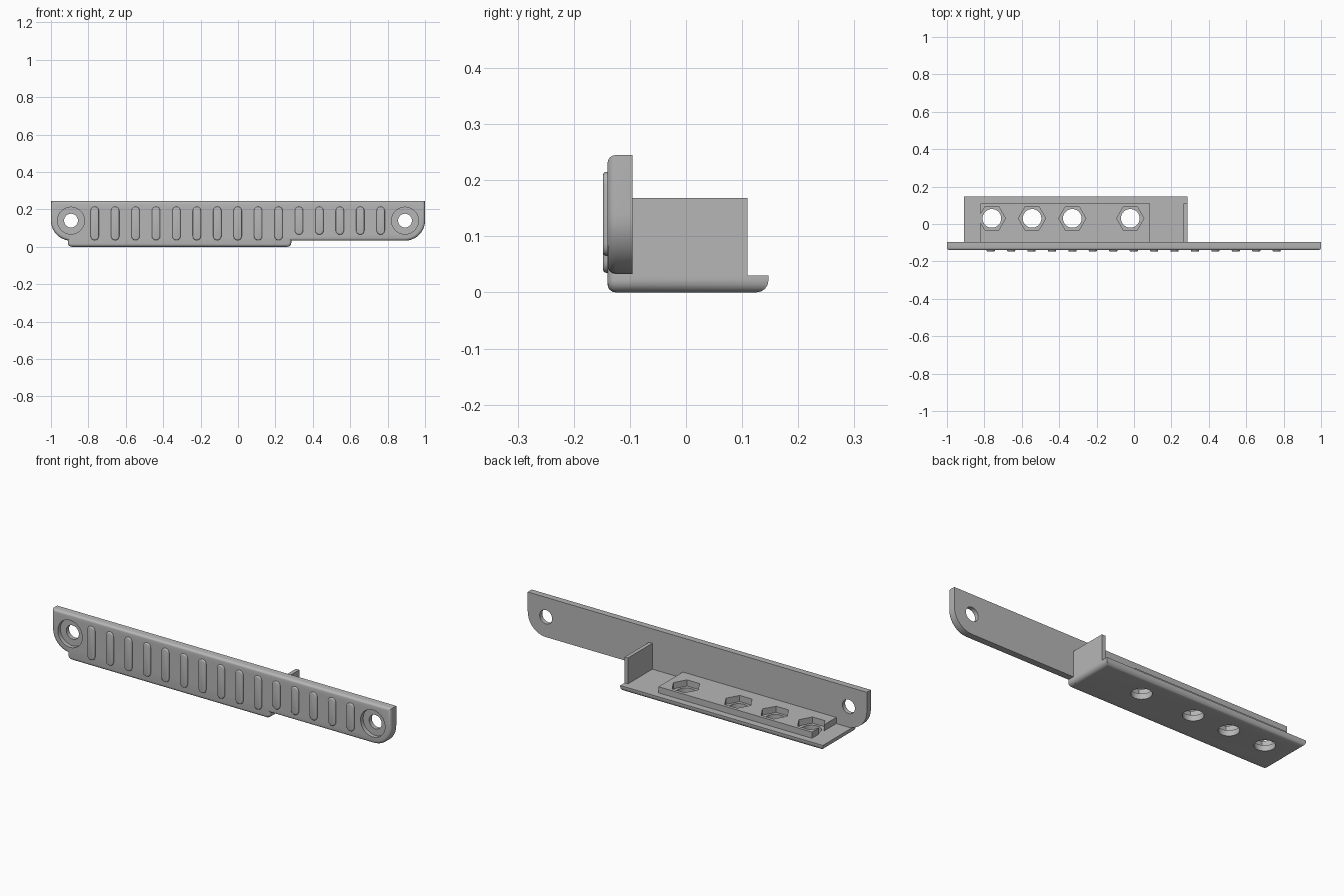
import bpy, bmesh, math

old = bpy.data.objects.get("Cube")
if old:
    bpy.data.objects.remove(old)

GREY = (0.47, 0.47, 0.47, 1)
mat = bpy.data.materials.new("plain grey")
mat.diffuse_color = GREY
mat.use_nodes = True
mat.node_tree.nodes["Principled BSDF"].inputs["Base Color"].default_value = GREY


def finish(name, bm):
    bmesh.ops.recalc_face_normals(bm, faces=bm.faces)
    mesh = bpy.data.meshes.new(name)
    bm.to_mesh(mesh)
    bm.free()
    mesh.materials.append(mat)
    ob = bpy.data.objects.new(name, mesh)
    bpy.context.collection.objects.link(ob)
    return ob


def arc(cx, cz, r, start, end, steps=10):
    angles = [math.radians(start + (end - start) * i / steps) for i in range(steps + 1)]
    return [(cx + r * math.cos(a), cz + r * math.sin(a)) for a in angles]


def round_edges(bm, edges, radius, segments):
    bmesh.ops.bevel(bm, geom=edges, offset=radius, segments=segments, profile=0.5,
                    affect='EDGES', clamp_overlap=False)


def slab(name, outline, front, back, radius, segments=4):
    """Extrude an x-z outline along y and round its front rim."""
    bm = bmesh.new()
    face = bm.faces.new([bm.verts.new((x, front, z)) for x, z in outline])
    rim = list(face.edges)
    ext = bmesh.ops.extrude_face_region(bm, geom=[face], use_keep_orig=True)
    for v in ext["geom"]:
        if isinstance(v, bmesh.types.BMVert):
            v.co.y = back
    round_edges(bm, rim, radius, segments)
    return finish(name, bm)


def box(name, lo, hi, radius=0):
    """Box between two corners; a radius rounds the bottom sides and back."""
    bm = bmesh.new()
    bmesh.ops.create_cube(bm, size=1)
    for v in bm.verts:
        v.co = [(a + b) / 2 + c * (b - a) for a, b, c in zip(lo, hi, v.co)]
    if radius:
        edges = [e for e in bm.edges
                 if all(v.co.z < lo[2] + 1e-5 for v in e.verts)
                 and any(v.co.y > lo[1] + 1e-5 for v in e.verts)]
        round_edges(bm, edges, radius, 4)
    return finish(name, bm)


def cut(target, center, radius, depth, sides=32, along_y=False):
    """Drill a round or six-sided hole."""
    rot = (math.pi / 2, 0, 0) if along_y else (0, 0, math.pi / 6)
    bpy.ops.mesh.primitive_cylinder_add(vertices=sides, radius=radius, depth=depth,
                                        location=center, rotation=rot)
    cutter = bpy.context.object
    cutter.name = "hole_cutter"
    cutter.hide_render = True
    cutter.data.materials.append(mat)
    mod = target.modifiers.new("hole", 'BOOLEAN')
    mod.operation, mod.solver, mod.object = 'DIFFERENCE', 'EXACT', cutter
    bpy.context.view_layer.objects.active = target
    bpy.ops.object.modifier_apply(modifier=mod.name)
    bpy.data.objects.remove(cutter)


LEFT, RIGHT = -0.91, 0.285      # extent of the shelf
FRONT, BACK = -0.14, -0.095     # faces of the front plate
STEP = 0.022

# Front plate with rounded lower corners and a dropped section over the shelf
outline = [(1, 0.245), (-1, 0.245)]
outline += arc(-0.893, 0.14, 0.107, 180, 261)
outline += arc(LEFT + STEP, STEP, STEP, 180, 270, 6)
outline += arc(RIGHT - STEP, STEP, STEP, 270, 360, 6)
outline += [(RIGHT, 0.033)]
outline += arc(0.893, 0.14, 0.107, 270, 360)
plate = slab("front_plate", outline, FRONT, BACK, 0.015)

# Counterbored screw holes
for x in (-0.893, 0.893):
    cut(plate, (x, FRONT, 0.14), 0.072, 0.044, 40, True)
    cut(plate, (x, FRONT, 0.14), 0.037, 0.3, 32, True)

# Raised grip ribs, shorter where the plate is shallower
ribs = []
for i in range(15):
    x, r = -0.766 + i * 0.1092, 0.022
    low = 0.035 if i < 10 else 0.065
    shape = arc(x, 0.215 - r, r, 0, 180, 8) + arc(x, low + r, r, 180, 360, 8)
    ribs.append(slab("grip_rib", shape, -0.148, -0.136, 0.006, 3))

# Shelf, raised nut pad and end gusset
shelf = box("shelf", (LEFT, BACK, 0), (RIGHT, 0.147, 0.03), STEP)
pad = box("nut_pad", (-0.82, BACK, 0.03), (0.085, 0.11, 0.063))
box("end_gusset", (0.265, BACK, 0.03), (RIGHT, 0.11, 0.168))

# Six-sided nut pockets over round through holes
for x in (-0.76, -0.545, -0.33, -0.02):
    cut(pad, (x, 0.03, 0.05), 0.073, 0.1, 6)
    cut(shelf, (x, 0.03, 0.02), 0.05, 0.2)

# Smooth the rounded parts and keep the creases crisp
bpy.ops.object.select_all(action='DESELECT')
for ob in [plate, shelf] + ribs:
    ob.select_set(True)
bpy.context.view_layer.objects.active = plate
bpy.ops.object.shade_smooth_by_angle(angle=math.radians(35))
